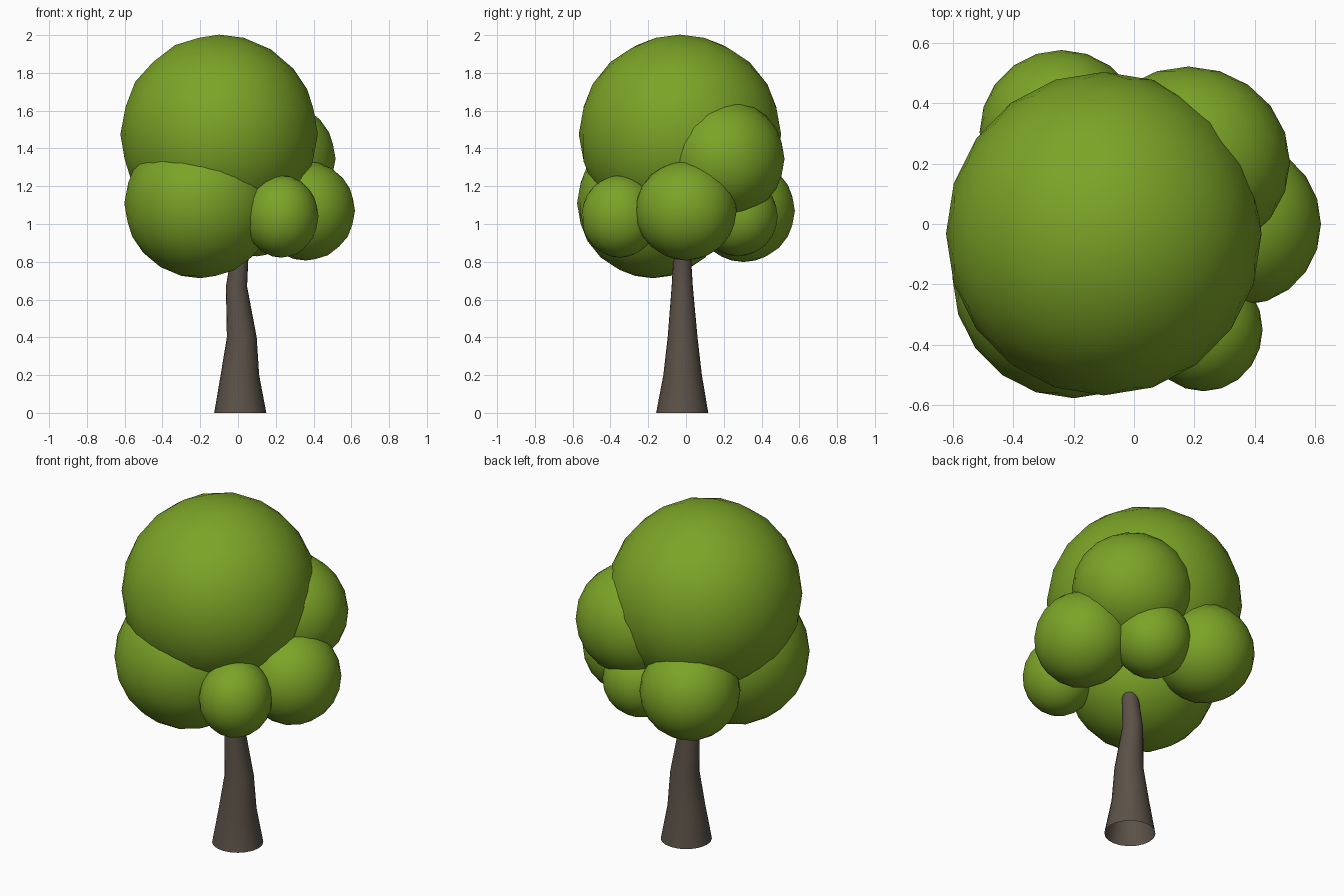
import bpy, bmesh, math

if "Cube" in bpy.data.objects:
    bpy.data.objects.remove(bpy.data.objects["Cube"])


def material(name, rgb):
    m = bpy.data.materials.new(name)
    m.diffuse_color = (*rgb, 1)
    m.use_nodes = True
    m.node_tree.nodes["Principled BSDF"].inputs["Base Color"].default_value = m.diffuse_color
    return m


green = material("leaf green", (0.20, 0.37, 0.020))
brown = material("bark brown", (0.105, 0.083, 0.064))


def finish(name, bm, mat):
    for f in bm.faces:
        f.smooth = True
    bmesh.ops.recalc_face_normals(bm, faces=bm.faces[:])
    me = bpy.data.meshes.new(name)
    bm.to_mesh(me)
    bm.free()
    me.materials.append(mat)
    ob = bpy.data.objects.new(name, me)
    bpy.context.collection.objects.link(ob)


# Foliage: overlapping rounded clumps (name, centre, radii)
clumps = [
    ("crown", (-0.10, -0.032, 1.475), (0.52, 0.533, 0.525)),
    ("front_left_clump", (-0.20, -0.175, 1.11), (0.40, 0.40, 0.395)),
    ("front_right_clump", (0.23, -0.35, 1.04), (0.195, 0.203, 0.217)),
    ("right_clump", (0.36, 0.0, 1.07), (0.258, 0.267, 0.262)),
    ("back_right_upper_clump", (0.18, 0.205, 1.345), (0.335, 0.315, 0.315)),
    ("back_left_clump", (-0.24, 0.305, 1.07), (0.27, 0.27, 0.27)),
    ("back_small_clump", (0.10, 0.275, 1.04), (0.21, 0.21, 0.21)),
]
for name, c, r in clumps:
    bm = bmesh.new()
    bmesh.ops.create_icosphere(bm, subdivisions=3, radius=1.005)
    for v in bm.verts:
        v.co = [c[i] + r[i] * v.co[i] for i in range(3)]
    finish(name, bm, green)

# Trunk: tapered, slightly bent, open tube (x, y, z, radius)
path = [
    (0.012, -0.02, 0.0, 0.138),
    (0.010, -0.018, 0.2, 0.102),
    (0.020, -0.018, 0.4, 0.079),
    (-0.008, -0.02, 0.67, 0.056),
    (0.008, -0.02, 0.82, 0.047),
    (0.02, -0.02, 1.0, 0.04),
]
SIDES = 20
bm = bmesh.new()
rings = []
for x, y, z, r in path:
    rings.append([bm.verts.new((x + r * math.cos(a), y + r * math.sin(a), z))
                  for a in (2 * math.pi * k / SIDES for k in range(SIDES))])
for lo, hi in zip(rings, rings[1:]):
    for k in range(SIDES):
        n = (k + 1) % SIDES
        bm.faces.new((lo[k], lo[n], hi[n], hi[k]))
finish("trunk", bm, brown)
